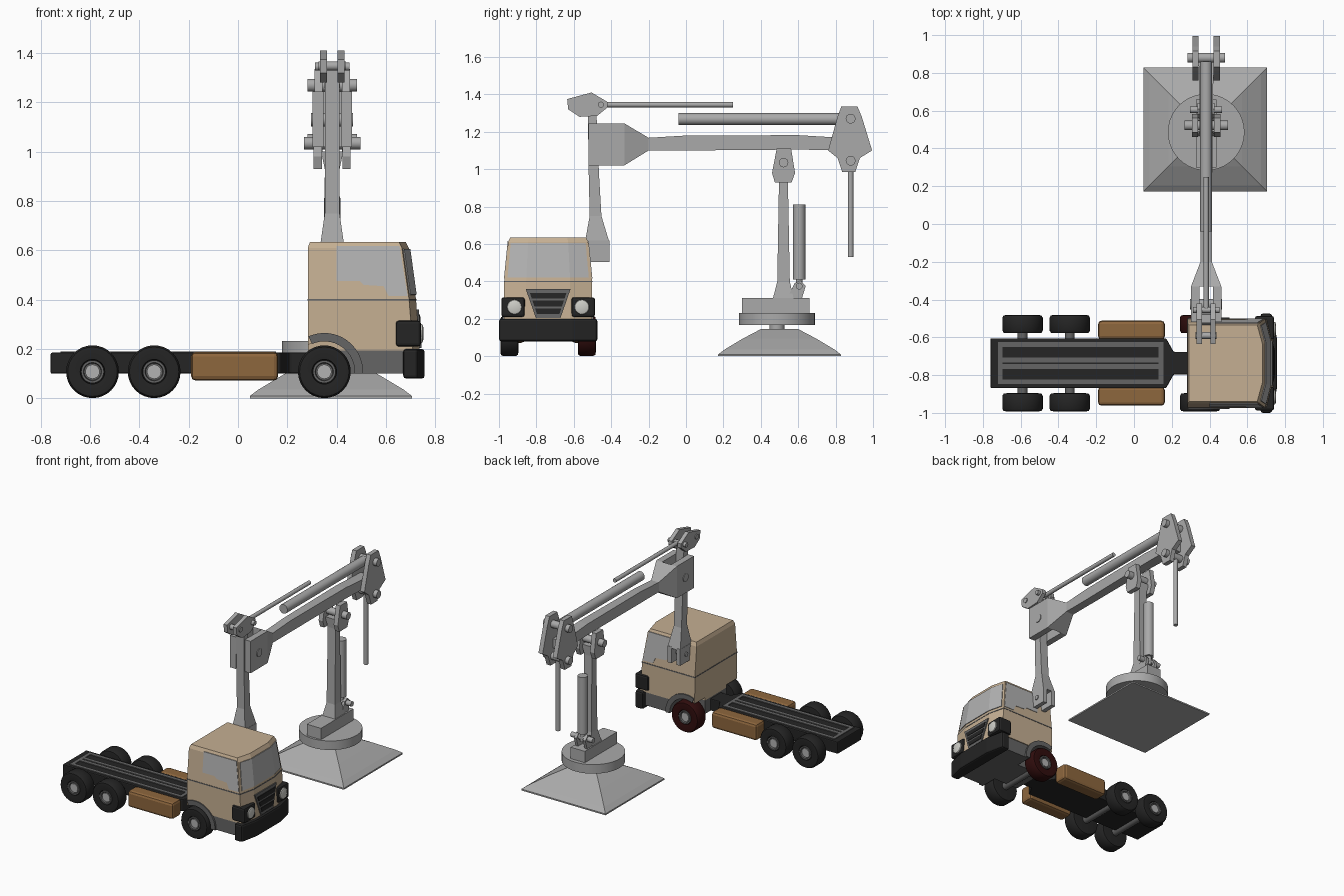
import bpy, bmesh, math
from mathutils import Vector

if "Cube" in bpy.data.objects:
    bpy.data.objects.remove(bpy.data.objects["Cube"])

def material(name, c):
    m = bpy.data.materials.new(name)
    m.diffuse_color = (*c, 1)
    m.use_nodes = True
    m.node_tree.nodes["Principled BSDF"].inputs["Base Color"].default_value = m.diffuse_color
    return m

STEEL = material("crane_grey", (0.40, 0.40, 0.40))
TAN = material("cab_tan", (0.56, 0.43, 0.29))
BROWN = material("tank_brown", (0.27, 0.135, 0.048))
BLACK = material("rubber_black", (0.018, 0.018, 0.018))
GREY = material("mid_grey", (0.13, 0.13, 0.13))
GLASS = material("window_grey", (0.45, 0.45, 0.45))
MAROON = material("odd_wheel_maroon", (0.03, 0.004, 0.004))
LAMP = material("lamp_white", (0.62, 0.62, 0.58))

def loft(name, rings, mat, bevel=0, smooth=False, closed=True):
    """Skin a list of equal-length point rings and cap the ends."""
    bm = bmesh.new()
    vs = [[bm.verts.new(p) for p in r] for r in rings]
    n = len(rings[0])
    for a, b in zip(vs, vs[1:]):
        for i in range(n if closed else n - 1):
            j = (i + 1) % n
            bm.faces.new((a[i], a[j], b[j], b[i]))
    if closed:
        bm.faces.new(vs[0])
        bm.faces.new(vs[-1])
    bmesh.ops.recalc_face_normals(bm, faces=bm.faces)
    me = bpy.data.meshes.new(name)
    bm.to_mesh(me)
    bm.free()
    ob = bpy.data.objects.new(name, me)
    bpy.context.collection.objects.link(ob)
    me.materials.append(mat)
    if bevel:
        m = ob.modifiers.new("bevel", "BEVEL")
        m.width, m.segments, m.limit_method = bevel, 2, "ANGLE"
    if smooth:
        bpy.ops.object.select_all(action="DESELECT")
        ob.select_set(True)
        bpy.context.view_layer.objects.active = ob
        bpy.ops.object.shade_smooth_by_angle(angle=math.radians(35))
    return ob

def prism(name, pts, axis, lo, hi, mat, bevel=0):
    put = {"x": lambda a, b, t: (t, a, b), "y": lambda a, b, t: (a, t, b), "z": lambda a, b, t: (a, b, t)}[axis]
    return loft(name, [[put(a, b, t) for a, b in pts] for t in (lo, hi)], mat, bevel)

def box(name, x0, x1, y0, y1, z0, z1, mat, bevel=0):
    return prism(name, [(x0, y0), (x1, y0), (x1, y1), (x0, y1)], "z", z0, z1, mat, bevel)

def lathe(name, centre, direction, profile, mat, n=32):
    """Profile is (radius, distance along direction)."""
    q = Vector(direction).to_track_quat("Z", "Y")
    rings = [[Vector(centre) + q @ Vector((r * math.cos(2 * math.pi * i / n), r * math.sin(2 * math.pi * i / n), t))
              for i in range(n)] for r, t in profile]
    return loft(name, rings, mat, smooth=True)

def cyl(name, p0, p1, r, mat, n=24):
    d = Vector(p1) - Vector(p0)
    return lathe(name, p0, d, [(r, 0), (r, d.length)], mat, n)

def cut(ob, cutter):
    m = ob.modifiers.new("cut", "BOOLEAN")
    m.operation, m.object, m.solver = "DIFFERENCE", cutter, "EXACT"
    cutter.hide_render = True
    cutter.hide_set(True)

C = -0.737   # truck centre line in y
X = 0.382    # crane centre line in x

# ---------- truck chassis ----------
half = [(-0.76, 0.132), (0.17, 0.132), (0.21, 0.06), (0.32, 0.06)]
prism("chassis_frame", [(x, C + y) for x, y in half] + [(x, C - y) for x, y in reversed(half)],
      "z", 0.10, 0.185, BLACK, 0.006)
for s in (-1, 1):
    for k, d in (("inner", 0.018), ("outer", 0.098)):
        box(f"deck_strip_{k}", -0.72, 0.155, C + s * d - 0.013, C + s * d + 0.013, 0.183, 0.190, GREY)
for x0 in (-0.72, 0.13):
    box("deck_cross_strip", x0, x0 + 0.025, C - 0.105, C + 0.105, 0.183, 0.190, GREY)
for s in (-1, 1):
    y0, y1 = sorted((C + s * 0.125, C + s * 0.225))
    box("side_tank", -0.19, 0.163, y0, y1, 0.072, 0.188, BROWN, 0.018)

# ---------- wheels ----------
for x in (-0.59, -0.34, 0.35):
    cyl("axle", (x, C - 0.2, 0.108), (x, C + 0.2, 0.108), 0.026, GREY)
    for s in (-1, 1):
        tyre = MAROON if x > 0 and s > 0 else BLACK
        o, d = (x, C + s * 0.207, 0.108), (0, s, 0)
        lathe("tyre", o, d, [(0.085, -0.048), (0.1, -0.046), (0.107, -0.034), (0.107, 0.034), (0.1, 0.046),
                             (0.085, 0.048), (0.05, 0.044), (0.048, 0.02)], tyre)
        lathe("wheel_rim", o, d, [(0.046, 0.015), (0.046, 0.046), (0.037, 0.046), (0.034, 0.034)], GREY)
        cyl("wheel_hub", o, (x, C + s * 0.248, 0.108), 0.029, GLASS, 20)

# ---------- cab ----------
def lerp(z, table):
    for (z0, a), (z1, b) in zip(table, table[1:]):
        if z <= z1:
            return a + (b - a) * (z - z0) / (z1 - z0)
    return table[-1][1]
def half_w(z): return lerp(z, [(0.1, 0.236), (0.4, 0.235), (0.63, 0.212)])
def front_x(z): return lerp(z, [(0.1, 0.742), (0.2, 0.737), (0.4, 0.722), (0.63, 0.69)])
def section(xb, xf, h, z):
    return [(xb, C - h, z), (xf - 0.028, C - h, z), (xf, C - h * 0.5, z),
            (xf, C + h * 0.5, z), (xf - 0.028, C + h, z), (xb, C + h, z)]
def cab_ring(z, e=0): return section(0.283 - e, front_x(z) + e, half_w(z) + e, z)

cab = loft("cab_body", [cab_ring(z) for z in (0.195, 0.4, 0.61)] +
           [section(0.292, 0.68, 0.203, 0.635)], TAN)
skirt = box("cab_skirt", 0.283, 0.69, C - 0.23, C + 0.23, 0.1, 0.197, GREY)
loft("cab_seam", [cab_ring(0.396, 0.002), cab_ring(0.403, 0.002)], GREY)
for s in (-1, 1):
    cutter = cyl("arch_cutter", (0.35, C + s * 0.12, 0.108), (0.35, C + s * 0.32, 0.108), 0.127, BLACK, 40)
    cut(cab, cutter)
    cut(skirt, cutter)
    # mudguard arch, clipped at the back of the cab
    a0, a1 = -0.05, math.radians(114)
    angs = [a0 + (a1 - a0) * i / 16 for i in range(17)]
    arc = [(0.35 + r * math.cos(a), 0.108 + r * math.sin(a)) for r, seq in ((0.157, angs), (0.123, angs[::-1])) for a in seq]
    y0, y1 = sorted((C + s * 0.12, C + s * 0.243))
    prism("wheel_arch", arc, "y", y0, y1, GREY)
    # side window plate following the sloped cab side
    win = [(0.40, 0.617), (0.655, 0.617), (0.688, 0.415), (0.61, 0.415), (0.59, 0.455), (0.51, 0.46), (0.495, 0.475), (0.40, 0.475)]
    loft("side_window", [[(x, C + s * (half_w(z) + e), z) for x, z in win] for e in (-0.003, 0.003)], GLASS)
    # corner lamp housing and headlamp
    y0, y1 = sorted((C + s * 0.125, C + s * 0.25))
    box("lamp_housing", 0.64, 0.742, y0, y1, 0.21, 0.315, BLACK, 0.012)
    lathe("headlamp", (0.74, C + s * 0.18, 0.263), (1, 0, 0), [(0.04, 0), (0.037, 0.008), (0.022, 0.013)], LAMP, 24)

# windscreen wraps the three front facets
def screen(z):
    h, x = half_w(z), front_x(z) + 0.003
    return [(x - 0.025, C - h * 0.93, z), (x, C - h * 0.5, z), (x, C + h * 0.5, z), (x - 0.025, C + h * 0.93, z)]
scr = loft("windscreen", [screen(0.42), screen(0.605)], GLASS, closed=False)
sol = scr.modifiers.new("thick", "SOLIDIFY")
sol.thickness, sol.offset = 0.005, 0

# grille
def grille(name, z0, z1, w0, w1, e, mat):
    loft(name, [[(front_x(z) - 0.01, C - w, z), (front_x(z) + e, C - w, z), (front_x(z) + e, C + w, z),
                 (front_x(z) - 0.01, C + w, z)] for z, w in ((z0, w0), (z1, w1))], mat)
grille("grille", 0.205, 0.36, 0.066, 0.12, 0.008, GREY)
for i in range(3):
    z = 0.225 + i * 0.042
    w = 0.06 + i * 0.014
    grille("grille_slot", z, z + 0.03, w, w + 0.01, 0.012, BLACK)
loft("bumper", [section(0.67, 0.757, 0.263, z) for z in (0.08, 0.2)], BLACK, 0.012)

# ---------- crane base ----------
loft("base_foot", [[(X - 0.005 + a * h, 0.5 + b * h, z) for a, b in ((-1, -1), (1, -1), (1, 1), (-1, 1))]
                   for h, z in ((0.328, 0), (0.328, 0.01), (0.295, 0.035), (0.195, 0.095), (0.10, 0.145))], STEEL)
B = 0.486
cyl("base_stub", (X, B, 0.13), (X, B, 0.18), 0.04, STEEL)
cyl("turntable", (X, B, 0.168), (X, B, 0.232), 0.203, STEEL, 40)
box("turntable_block", X - 0.055, X + 0.055, 0.30, 0.66, 0.232, 0.312, STEEL)

def pin(y, z, hw, r=0.022):
    cyl("pin", (X - hw, y, z), (X + hw, y, z), r, STEEL, 20)
def plates(name, pts, inner, outer):
    for s in (-1, 1):
        a, b = sorted((X + s * inner, X + s * outer))
        prism(name, pts, "x", a, b, STEEL)
def beam(name, secs, vertical):
    """Sections are (position, low, high, half width)."""
    rings = [[(X + s * w, q, p) if vertical else (X + s * w, p, q) for s, q in ((-1, lo), (1, lo), (1, hi), (-1, hi))]
             for p, lo, hi, w in secs]
    loft(name, rings, STEEL)

# column, its head fork and lift cylinder
beam("column", [(0.31, 0.465, 0.575, 0.05), (0.40, 0.488, 0.555, 0.033), (0.93, 0.497, 0.545, 0.03), (1.0, 0.49, 0.55, 0.045)], True)
plates("column_head_plate", [(0.475, 0.93), (0.565, 0.93), (0.583, 0.98), (0.562, 1.11), (0.485, 1.11), (0.46, 0.98)], 0.042, 0.075)
pin(0.522, 1.035, 0.115, 0.025)
plates("cylinder_bracket", [(0.54, 0.31), (0.62, 0.31), (0.64, 0.375), (0.61, 0.405), (0.58, 0.39)], 0.025, 0.045)
pin(0.605, 0.375, 0.085, 0.018)
cyl("lift_cylinder", (X, 0.605, 0.41), (X, 0.605, 0.812), 0.033, STEEL)
cyl("lift_cylinder_eye", (X, 0.605, 0.35), (X, 0.605, 0.42), 0.018, STEEL)

# main arm with left fork
beam("main_arm", [(0.88, 1.10, 1.165, 0.04), (0.6, 1.105, 1.182, 0.035), (0, 1.10, 1.18, 0.03),
                  (-0.2, 1.10, 1.168, 0.03), (-0.33, 1.02, 1.245, 0.08)], False)
plates("arm_fork", [(-0.52, 1.02), (-0.33, 1.02), (-0.33, 1.245), (-0.52, 1.245)], 0.035, 0.08)
pin(-0.425, 1.13, 0.085, 0.028)

# rear bracket, its rod and the upper cylinder
plates("rear_bracket_plate", [(0.83, 1.335), (0.917, 1.335), (0.94, 1.28), (0.995, 1.10), (0.93, 1.06), (0.905, 0.985),
                              (0.835, 0.985), (0.81, 1.06), (0.76, 1.10), (0.81, 1.28)], 0.04, 0.072)
for z in (1.27, 1.045):
    pin(0.88, z, 0.1, 0.026)
cyl("upper_cylinder", (X, -0.04, 1.268), (X, 0.86, 1.268), 0.032, STEEL)
cyl("hanging_rod", (X, 0.88, 0.53), (X, 0.88, 1.045), 0.015, STEEL, 16)

# forearm, lower fork, top head and its rod
beam("forearm", [(0.61, -0.54, -0.41, 0.05), (0.75, -0.515, -0.452, 0.03), (0.97, -0.52, -0.465, 0.03),
                 (1.33, -0.525, -0.48, 0.03)], True)
plates("forearm_fork", [(-0.54, 0.505), (-0.41, 0.505), (-0.41, 0.62), (-0.54, 0.62)], 0.02, 0.05)
pin(-0.475, 0.562, 0.056, 0.016)
plates("top_head_plate", [(-0.635, 1.375), (-0.505, 1.41), (-0.42, 1.36), (-0.42, 1.33), (-0.475, 1.285), (-0.57, 1.28), (-0.63, 1.32)], 0.022, 0.05)
pin(-0.59, 1.348, 0.056, 0.018)
pin(-0.455, 1.345, 0.07, 0.016)
cyl("top_rod", (X, -0.455, 1.345), (X, 0.25, 1.345), 0.014, STEEL, 16)
